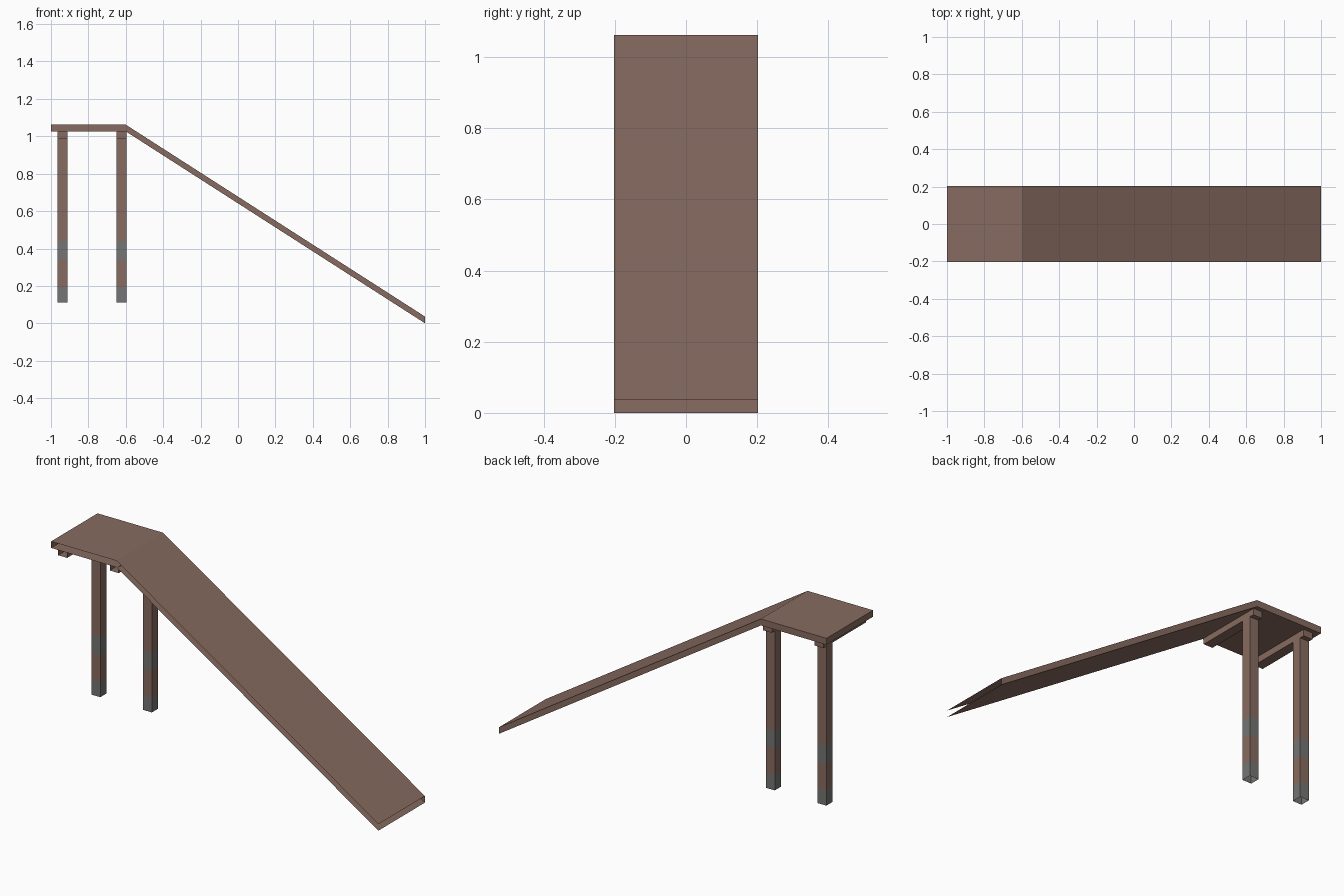
import bpy, bmesh
from mathutils import Vector

if "Cube" in bpy.data.objects:
    bpy.data.objects.remove(bpy.data.objects["Cube"])


def material(name, rgb):
    m = bpy.data.materials.new(name)
    m.diffuse_color = (*rgb, 1)
    m.use_nodes = True
    m.node_tree.nodes["Principled BSDF"].inputs["Base Color"].default_value = m.diffuse_color
    return m


WOOD = material("brown_wood", (0.245, 0.148, 0.117))
GREY = material("weathered_grey", (0.175, 0.178, 0.172))


def prism(name, profile, y0, y1, open_dirs=(), bands=()):
    """Extrude an xz profile along y, leave some sides open, paint grey height bands."""
    bm = bmesh.new()
    base = bm.faces.new([bm.verts.new((x, y0, z)) for x, z in profile])
    ext = bmesh.ops.extrude_face_region(bm, geom=[base], use_keep_orig=True)
    moved = [v for v in ext["geom"] if isinstance(v, bmesh.types.BMVert)]
    bmesh.ops.translate(bm, verts=moved, vec=(0, y1 - y0, 0))
    bmesh.ops.recalc_face_normals(bm, faces=bm.faces)
    bm.normal_update()
    # Hollow, unclosed ends
    gone = [f for f in bm.faces
            if any(f.normal.dot(Vector(d)) > 0.95 for d in open_dirs)]
    bmesh.ops.delete(bm, geom=gone, context="FACES")
    # Colour bands by height
    for band in bands:
        for z in band:
            bmesh.ops.bisect_plane(bm, geom=bm.verts[:] + bm.edges[:] + bm.faces[:],
                                   plane_co=(0, 0, z), plane_no=(0, 0, 1))
    for f in bm.faces:
        z = f.calc_center_median().z
        f.material_index = int(any(lo < z < hi for lo, hi in bands))
    me = bpy.data.meshes.new(name)
    bm.to_mesh(me)
    bm.free()
    me.materials.append(WOOD)
    if bands:
        me.materials.append(GREY)
    ob = bpy.data.objects.new(name, me)
    bpy.context.collection.objects.link(ob)
    return ob


def rect(x0, x1, z0, z1):
    return [(x0, z0), (x1, z0), (x1, z1), (x0, z1)]


HALF, T, TOP = 0.203, 0.036, 1.062
LEFT, RIGHT, FRONT = (-1, 0, 0), (1, 0, 0), (0, -1, 0)

# Flat platform and sloping ramp, hollow boards open at the front edge
prism("platform", rect(-1, -0.6, TOP - T, TOP), -HALF, HALF, (RIGHT, FRONT))
prism("ramp", [(-0.6, TOP - T), (1, 0), (1, T), (-0.6, TOP)],
      -HALF, HALF, (LEFT, RIGHT, FRONT))

# Cross beams, each carried by one post near the back
for side, x in (("outer", -0.965), ("inner", -0.65)):
    prism(side + "_beam", rect(x, x + 0.054, 0.99, TOP - T), -0.19, 0.18, (FRONT,))
    prism(side + "_post", rect(x, x + 0.054, 0.11, 0.99), 0.1, 0.154,
          ((0, 0, -1),), ((0.0, 0.195), (0.34, 0.44)))
